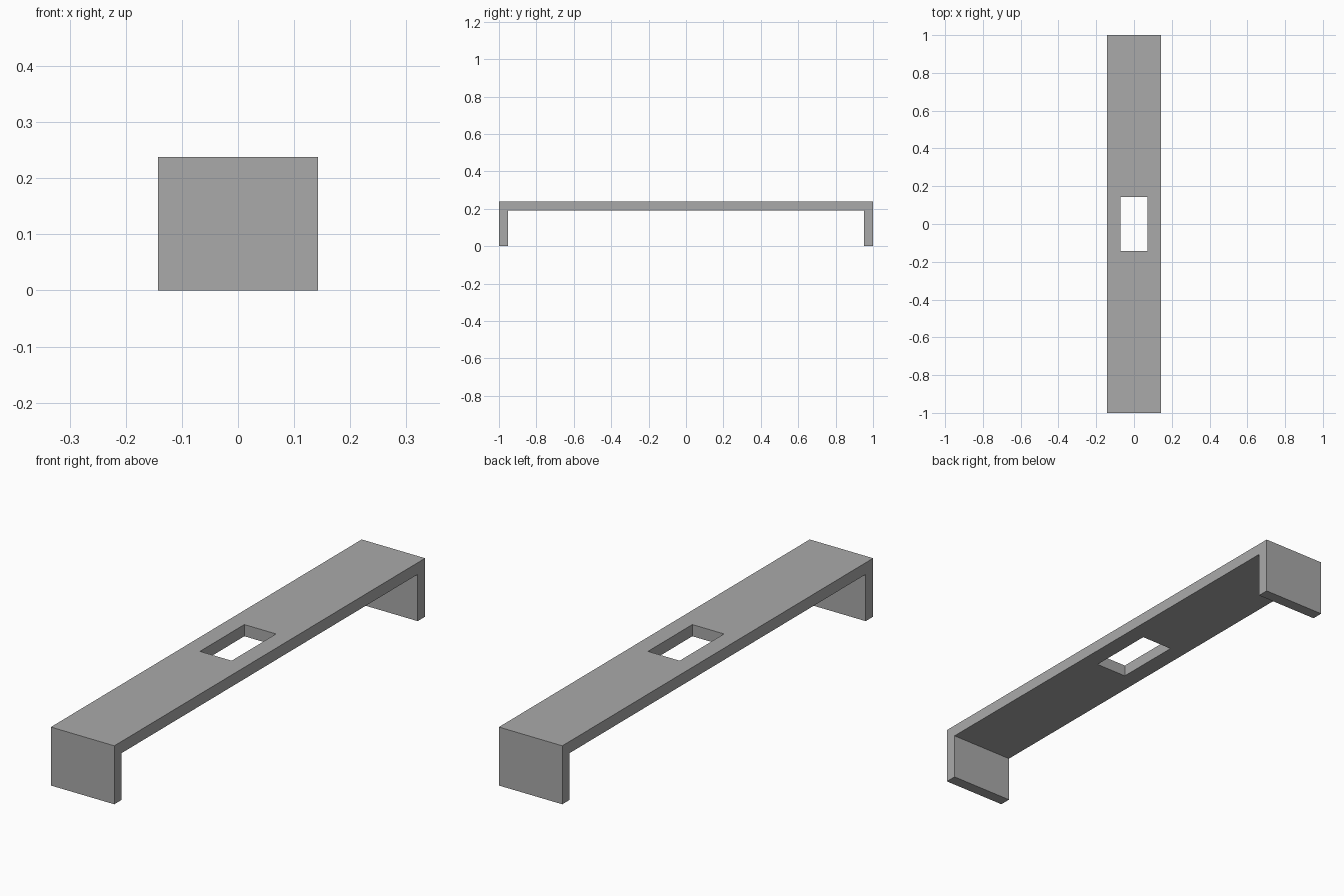
import bpy
import bmesh

if "Cube" in bpy.data.objects:
    bpy.data.objects.remove(bpy.data.objects["Cube"], do_unlink=True)

U = 2 / 42                       # plate thickness, the module of the part
HALF_WIDTH, HALF_LENGTH, HEIGHT = 3 * U, 21 * U, 5 * U

grey = bpy.data.materials.new("plain_grey")
grey.use_nodes = True
colour = (0.4, 0.4, 0.4, 1)
grey.diffuse_color = colour
grey.node_tree.nodes["Principled BSDF"].inputs["Base Color"].default_value = colour


def extrude_profile(name, points, half_width):
    """Extrude a closed (y, z) outline along x, centred on x = 0."""
    bm = bmesh.new()
    face = bm.faces.new([bm.verts.new((-half_width, y, z)) for y, z in points])
    side = bmesh.ops.extrude_face_region(bm, geom=[face])["geom"]
    verts = [v for v in side if isinstance(v, bmesh.types.BMVert)]
    bmesh.ops.translate(bm, verts=verts, vec=(2 * half_width, 0, 0))
    bmesh.ops.recalc_face_normals(bm, faces=bm.faces)
    mesh = bpy.data.meshes.new(name)
    bm.to_mesh(mesh)
    bm.free()
    mesh.materials.append(grey)
    obj = bpy.data.objects.new(name, mesh)
    bpy.context.collection.objects.link(obj)
    return obj


# Bracket: long top plate with a leg folded down at each end
inner = HALF_LENGTH - U
half = [(HALF_LENGTH, HEIGHT), (HALF_LENGTH, 0), (inner, 0), (inner, HEIGHT - U)]
outline = half + [(-y, z) for y, z in reversed(half)]
bracket = extrude_profile("bracket", outline, HALF_WIDTH)

# Rectangular slot through the middle of the plate
slot_y = 3 * U
slot = [(-slot_y, HEIGHT - 2 * U), (slot_y, HEIGHT - 2 * U),
        (slot_y, HEIGHT + U), (-slot_y, HEIGHT + U)]
cutter = extrude_profile("slot_cutter", slot, 1.5 * U)
cutter.hide_render = True
cutter.hide_set(True)

cut = bracket.modifiers.new("slot", 'BOOLEAN')
cut.operation = 'DIFFERENCE'
cut.solver = 'EXACT'
cut.object = cutter
